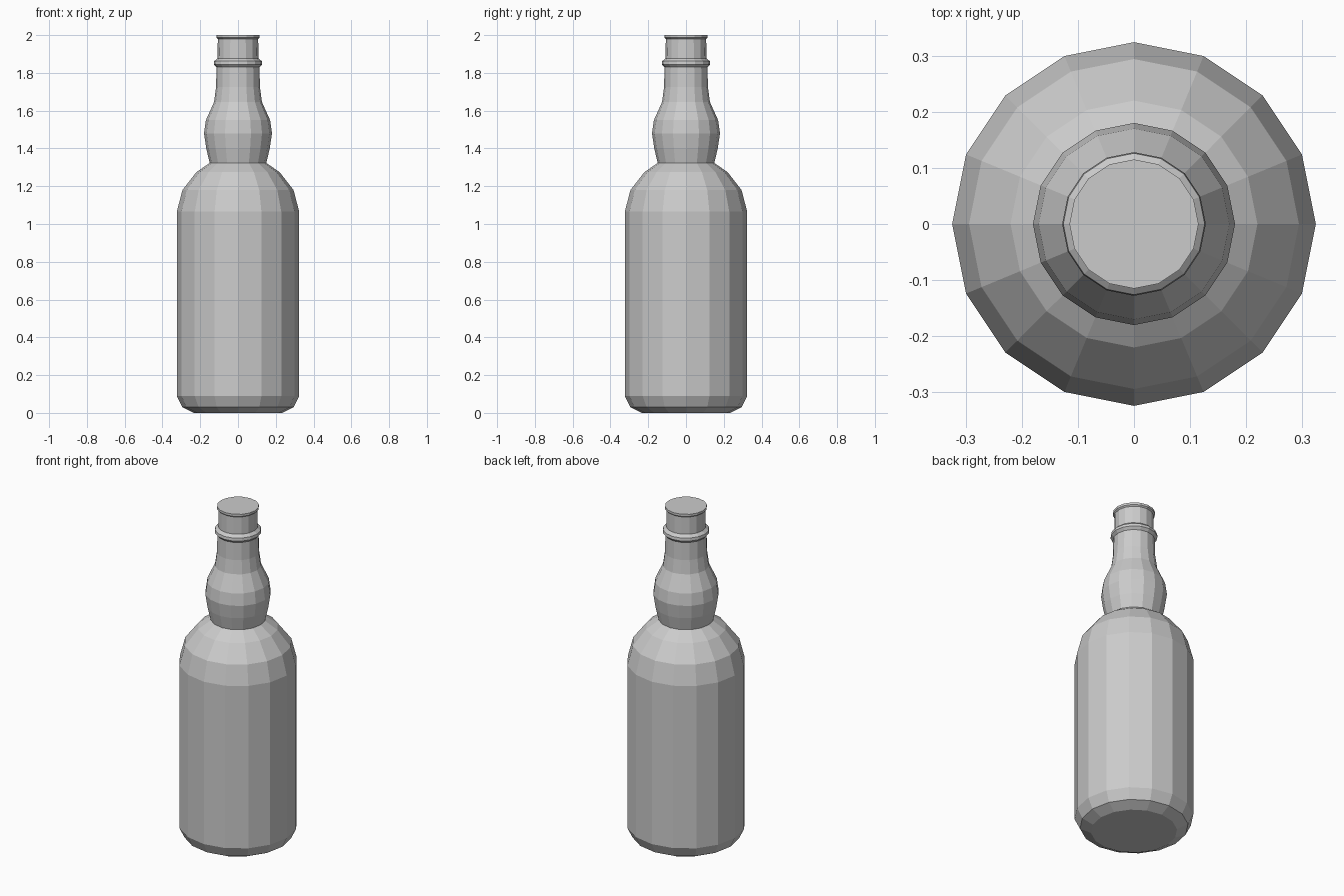
import bpy
import bmesh
from math import cos, sin, tau

SIDES = 16

if "Cube" in bpy.data.objects:
    bpy.data.objects.remove(bpy.data.objects["Cube"], do_unlink=True)

grey = bpy.data.materials.new("plain grey")
grey.use_nodes = True
grey.diffuse_color = (0.6, 0.6, 0.6, 1)
grey.node_tree.nodes["Principled BSDF"].inputs["Base Color"].default_value = grey.diffuse_color


def lathe(name, profile):
    """Turn a (radius, height) profile into a closed, faceted solid."""
    bm = bmesh.new()
    rings = [[bm.verts.new((r * cos(tau * i / SIDES), r * sin(tau * i / SIDES), z))
              for i in range(SIDES)] for r, z in profile]
    for low, high in zip(rings, rings[1:]):
        for i in range(SIDES):
            j = (i + 1) % SIDES
            bm.faces.new((low[i], low[j], high[j], high[i]))
    bm.faces.new(rings[0][::-1])
    bm.faces.new(rings[-1])
    mesh = bpy.data.meshes.new(name)
    bm.to_mesh(mesh)
    bm.free()
    mesh.materials.append(grey)
    obj = bpy.data.objects.new(name, mesh)
    bpy.context.collection.objects.link(obj)


# Bottle from the chamfered base up through the shoulder, neck bulge, collar and lip
lathe("bottle", [
    (0.235, 0), (0.295, 0.03), (0.324, 0.09),
    (0.324, 1.065), (0.294, 1.18), (0.22, 1.275), (0.15, 1.323),
    (0.168, 1.4), (0.18, 1.48), (0.17, 1.55), (0.127, 1.645), (0.116, 1.725),
    (0.114, 1.83), (0.128, 1.845), (0.126, 1.862), (0.108, 1.877),
    (0.107, 1.98), (0.115, 1.987), (0.115, 2),
])
